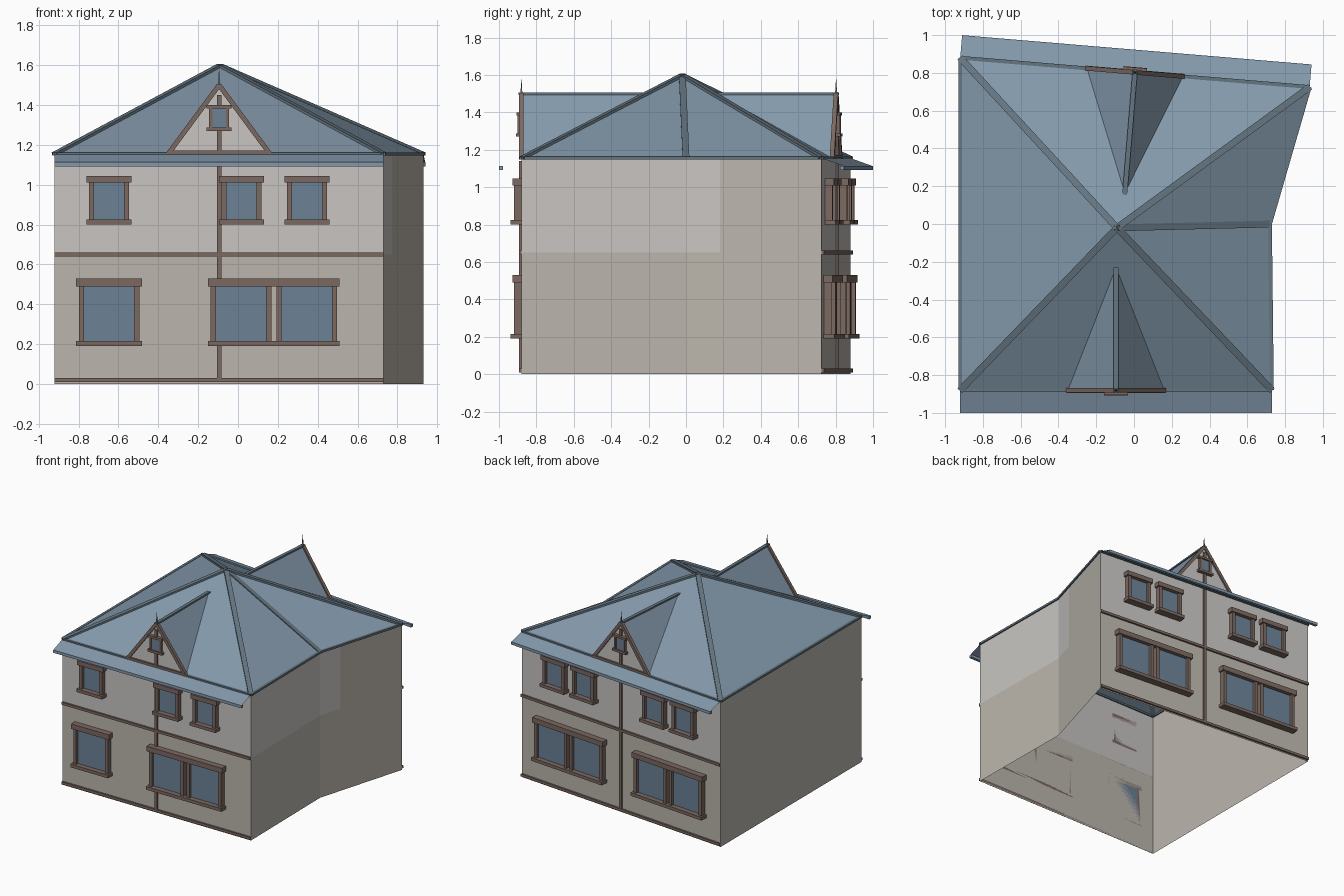
import bpy, bmesh
from mathutils import Vector

if "Cube" in bpy.data.objects:
    bpy.data.objects.remove(bpy.data.objects["Cube"])

def material(name, rgb):
    m = bpy.data.materials.new(name)
    m.diffuse_color = (*rgb, 1)
    m.use_nodes = True
    m.node_tree.nodes["Principled BSDF"].inputs["Base Color"].default_value = m.diffuse_color
    return m

BEIGE = material("lower_plaster", (0.50, 0.47, 0.42))
GREY = material("upper_plaster", (0.58, 0.56, 0.54))
WOOD = material("brown_trim", (0.20, 0.14, 0.12))
SLATE = material("blue_slate", (0.23, 0.32, 0.41))
RIDGE = material("ridge_tile", (0.13, 0.18, 0.22))
GLASS = material("window_glass", (0.15, 0.22, 0.30))

def sheet(name, faces, mat):
    """Open surface from a list of polygons."""
    bm = bmesh.new()
    for f in faces:
        bm.faces.new([bm.verts.new(p) for p in f])
    bmesh.ops.remove_doubles(bm, verts=bm.verts, dist=1e-5)
    return finish(name, bm, mat)

def finish(name, bm, mat):
    me = bpy.data.meshes.new(name)
    bm.to_mesh(me)
    bm.free()
    me.materials.append(mat)
    ob = bpy.data.objects.new(name, me)
    bpy.context.collection.objects.link(ob)
    return ob

def add_hexa(bm, low, high):
    """Closed block between two matching quads."""
    a = [bm.verts.new(p) for p in low]
    b = [bm.verts.new(p) for p in high]
    fs = [bm.faces.new(a), bm.faces.new(b)]
    for i in range(4):
        j = (i + 1) % 4
        fs.append(bm.faces.new((a[i], a[j], b[j], b[i])))
    bmesh.ops.recalc_face_normals(bm, faces=fs)

def beam(name, p, q, width, height, mat, up=(0, 0, 1)):
    """Rectangular bar from p to q."""
    p, q = Vector(p), Vector(q)
    d = (q - p).normalized()
    s = d.cross(Vector(up)).normalized()
    t = s.cross(d)
    corners = [s * (i * width / 2) + t * (j * height / 2)
               for i, j in ((-1, -1), (1, -1), (1, 1), (-1, 1))]
    bm = bmesh.new()
    add_hexa(bm, [p + c for c in corners], [q + c for c in corners])
    return finish(name, bm, mat)

class Facade:
    """Local frame: u runs right along the wall, n points outward, z up."""
    def __init__(self, a, b):
        a, b = Vector((*a, 0)), Vector((*b, 0))
        self.o, self.h = (a + b) / 2, (b - a).length / 2
        self.u = (b - a).normalized()
        self.n = self.u.cross(Vector((0, 0, 1)))

    def at(self, u, n, z):
        return self.o + self.u * u + self.n * n + Vector((0, 0, z))

    def boxes(self, name, boxes, mat):
        bm = bmesh.new()
        for u0, u1, n1, z0, z1 in boxes:
            quad = [(u0, z0), (u1, z0), (u1, z1), (u0, z1)]
            add_hexa(bm, [self.at(u, 0, z) for u, z in quad],
                     [self.at(u, n1, z) for u, z in quad])
        return finish(name, bm, mat)

    def window(self, name, c, wide, jamb, z, sill=0.058, head=0.048, side=0.04, pane=0.018):
        """Sill, header, two jambs and a pane; z = four heights upwards."""
        z0, z1, z2, z3 = z
        g = wide - jamb
        self.boxes(name + "_frame", [
            (c - wide - .013, c + wide + .013, sill, z0, z1),
            (c - wide - .013, c + wide + .013, head, z2, z3),
            (c - wide, c - g, side, z1, z2),
            (c + g, c + wide, side, z1, z2)], WOOD)
        self.boxes(name + "_glass", [(c - g, c + g, pane, z1, z2)], GLASS)

# Footprint, counter-clockwise from front left
EAVE, MID = 1.155, 0.65
FL, FR, MR, BR, BL = (-.92, -.88), (.73, -.88), (.72, 0), (.93, .725), (-.92, .88)
foot = [FL, FR, MR, BR, BL]
apex = (-.09, -.02, 1.6)

def wall(a, b, z0, z1):
    return [(*a, z0), (*b, z0), (*b, z1), (*a, z1)]

# Walls: the paler upper storey runs round the right corner a little way
SPLIT = (.7725, .181)
sheet("lower_walls", [wall(FL, FR, 0, MID), wall(FR, MR, 0, MID), wall(MR, SPLIT, 0, MID),
      wall(SPLIT, BR, 0, EAVE), wall(BR, BL, 0, MID), wall(BL, FL, 0, EAVE)], BEIGE)
sheet("upper_walls", [wall(FL, FR, MID, EAVE), wall(FR, MR, MID, EAVE),
      wall(MR, SPLIT, MID, EAVE), wall(BR, BL, MID, EAVE)], GREY)

# Main pyramid roof with hip and eave bars
sheet("main_roof", [[(*foot[i], EAVE), (*foot[(i + 1) % 5], EAVE), apex] for i in range(5)], SLATE)
for i, p in enumerate(foot):
    beam(f"hip_bar_{i}", (*p, EAVE), apex, .036, .014, RIDGE)
    beam(f"eave_bar_{i}", (*p, EAVE), (*foot[(i + 1) % 5], EAVE), .02, .016, RIDGE)

SMALL, BIG, TINY = (.80, .825, 1.01, 1.045), (.19, .215, .49, .53), (1.27, 1.288, 1.383, 1.4)
front, back = Facade(FL, FR), Facade(BR, BL)
layout = {
    "front": (front, [-.552, .112, .442], [-.552, .11, .44]),
    "back": (back, [-.603, -.327, .327, .603], [-.63, -.3, .3, .63]),
}
for side, (f, smalls, bigs) in layout.items():
    h = f.h
    # Timber bands and centre post
    f.boxes(side + "_timbers", [(-h, h, .014, .01, .03), (-h, h, .014, .64, .66),
            (-.011, .011, .012, .03, 1.14)], WOOD)
    # Windows
    for i, c in enumerate(smalls):
        f.window(f"{side}_upper_window_{i}", c, .1, .025, SMALL)
    for i, c in enumerate(bigs):
        f.window(f"{side}_lower_window_{i}", c, .152, .026, BIG)
    # Sloping eave skirt with lip
    sheet(side + "_eave_skirt", [[f.at(-h, .12, 1.112), f.at(h, .12, 1.112),
          f.at(h, 0, EAVE), f.at(-h, 0, EAVE)]], SLATE)
    beam(side + "_eave_lip", f.at(-h, .109, 1.103), f.at(h, .109, 1.103), .022, .022, SLATE)
    # Dormer roof, gable and trim
    w, top, deep = .255, 1.5, -.65
    L, R, P, T = f.at(-w, 0, EAVE), f.at(w, 0, EAVE), f.at(0, 0, top), f.at(0, deep, top)
    sheet(side + "_dormer_roof", [[R, T, P], [P, T, L]], SLATE)
    sheet(side + "_gable", [[L, R, P]], GREY)
    beam(side + "_dormer_ridge", f.at(0, .015, top), T, .026, .012, RIDGE)
    for s, E in (("left", L), ("right", R)):
        beam(f"{side}_gable_rake_{s}", E, P, .024, .024, WOOD, f.n)
    f.boxes(side + "_gable_timbers", [(-w, w, .014, EAVE, 1.172),
            (-.011, .011, .012, 1.172, 1.45)], WOOD)
    f.window(side + "_gable_window", 0, .05, .016, TINY, .028, .026, .022, .015)
    # Finial spike
    bm = bmesh.new()
    for r, z0, z1 in ((.009, 1.49, 1.54), (.004, 1.52, 1.59)):
        tip = bm.verts.new(f.at(0, 0, z1))
        ring = [bm.verts.new(f.at(x * r, y * r, z0)) for x, y in ((1, 1), (-1, 1), (-1, -1), (1, -1))]
        fs = [bm.faces.new(ring)] + [bm.faces.new((ring[i], ring[(i + 1) % 4], tip)) for i in range(4)]
        bmesh.ops.recalc_face_normals(bm, faces=fs)
    finish(side + "_finial", bm, RIDGE)
